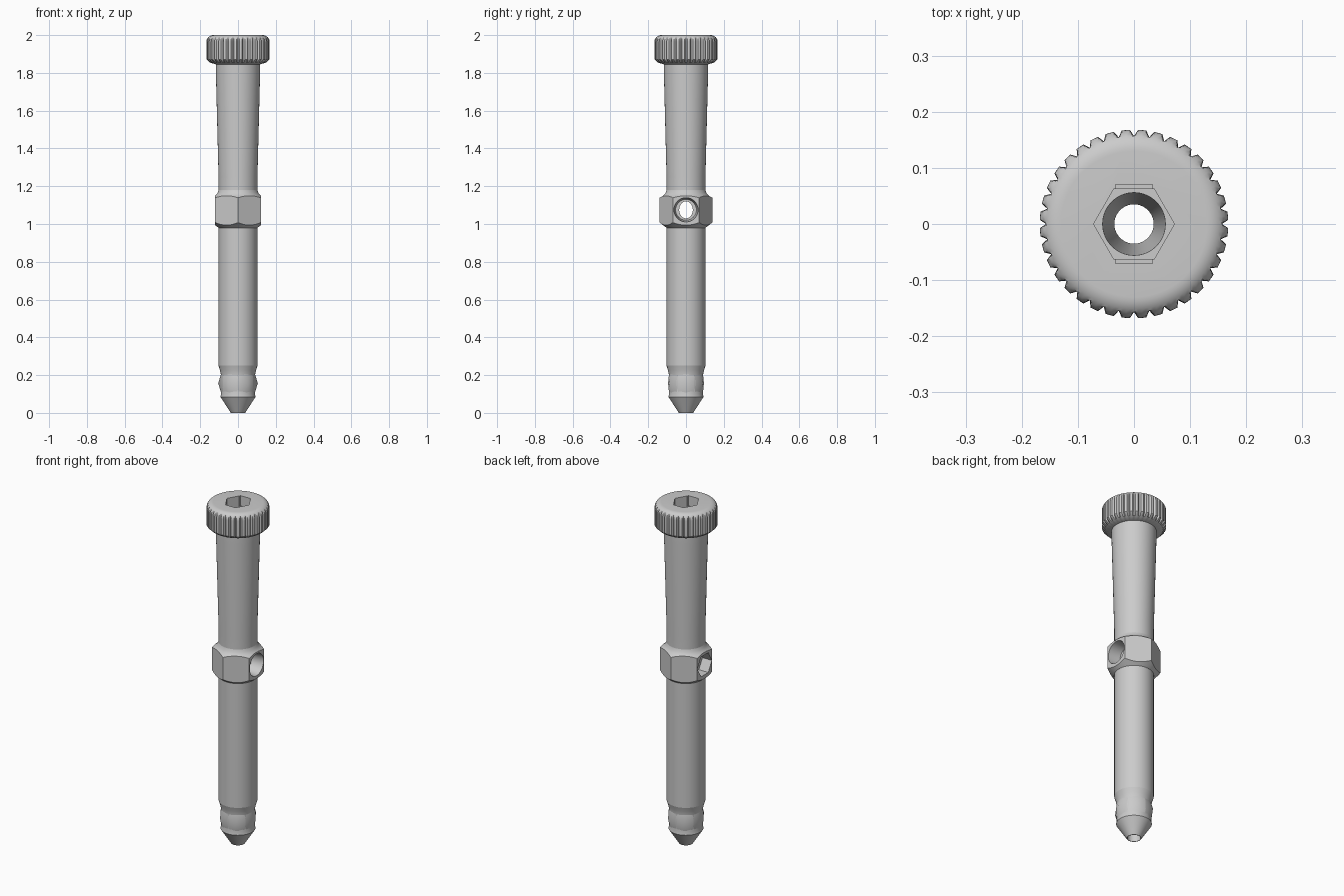
import bpy, bmesh, math
from mathutils import Matrix

if "Cube" in bpy.data.objects:
    bpy.data.objects.remove(bpy.data.objects["Cube"], do_unlink=True)

steel = bpy.data.materials.new("grey_steel")
steel.use_nodes = True
steel.diffuse_color = (0.6, 0.6, 0.6, 1)
steel.node_tree.nodes["Principled BSDF"].inputs["Base Color"].default_value = (0.6, 0.6, 0.6, 1)

ALONG_X = Matrix.Rotation(math.pi / 2, 4, 'Y')


def make(name, bm):
    bmesh.ops.recalc_face_normals(bm, faces=bm.faces)
    mesh = bpy.data.meshes.new(name)
    bm.to_mesh(mesh)
    bm.free()
    mesh.materials.append(steel)
    obj = bpy.data.objects.new(name, mesh)
    bpy.context.collection.objects.link(obj)
    return obj


def lathe(name, profile, sides=64, phase=0, matrix=None, groove=None):
    """Closed turned solid from (radius, height) points; groove notches every 4th column."""
    bm = bmesh.new()
    rings = []
    for r, z in profile:
        ring = []
        for i in range(sides):
            a = math.radians(phase) + math.tau * i / sides
            rr = min(r, groove) if groove and i % 4 == 0 else r
            ring.append(bm.verts.new((rr * math.cos(a), rr * math.sin(a), z)))
        rings.append(ring)
    for low, high in zip(rings, rings[1:]):
        for i in range(sides):
            j = (i + 1) % sides
            bm.faces.new((low[i], low[j], high[j], high[i]))
    bm.faces.new(rings[0][::-1])
    bm.faces.new(rings[-1])
    if matrix:
        bm.transform(matrix)
    return make(name, bm)


def combine(obj, others, operation='DIFFERENCE'):
    for other in others:
        mod = obj.modifiers.new("cut", 'BOOLEAN')
        mod.object = other
        mod.operation = operation
        mod.solver = 'EXACT'
    bpy.context.view_layer.update()
    graph = bpy.context.evaluated_depsgraph_get()
    mesh = bpy.data.meshes.new_from_object(obj.evaluated_get(graph))
    obj.modifiers.clear()
    obj.data = mesh


# Cutters: long bore, hexagonal drive socket and its side reliefs
bore = lathe("bore_cutter", [(0.035, -0.1), (0.035, 1.25), (0.058, 1.9)])
socket = lathe("socket_cutter", [(0.072, 1.84), (0.072, 2.1)], 6)
bm = bmesh.new()
bmesh.ops.create_cube(bm, size=1, matrix=Matrix.Translation((0, 0, 2.02)) @ Matrix.Diagonal((0.066, 0.14, 0.16, 1)))
relief = make("relief_cutter", bm)

# Cutters: cross hole, round counterbore on the left and hex pocket on the right
lift = Matrix.Translation((0, 0, 1.075)) @ ALONG_X
cross = lathe("cross_cutter", [(0.045, -0.2), (0.045, 0.2)], 48, 0,
              lift @ Matrix.Diagonal((1, 0.8, 1, 1)))
counterbore = lathe("counterbore_cutter", [(0.055, 0.05), (0.064, 0.12), (0.064, 0.2)], 48, 0, lift)
pocket = lathe("pocket_cutter", [(0.067, -0.2), (0.067, -0.06)], 6, 30, lift)
cutters = [bore, socket, relief, cross, counterbore, pocket]

# Knurled head with a rounded top rim
rim = [(0.13 + 0.038 * math.cos(a), 1.965 + 0.035 * math.sin(a))
       for a in [math.pi / 2 * i / 8 for i in range(9)]]
head = lathe("knurled_head", [(0.117, 1.845), (0.15, 1.855), (0.168, 1.872)] + rim,
             36 * 4, 0, None, 0.157)
combine(head, [bore, socket, relief])

# Tapered upper shaft
upper = lathe("upper_shaft", [(0.103, 1.17), (0.103, 1.25), (0.117, 1.8), (0.117, 1.846)])
combine(upper, [bore, socket])

# Hexagonal collar, chamfered by a turned envelope
collar = lathe("hex_collar", [(0.14, 0.97), (0.14, 1.2)], 6, 30)
envelope = lathe("chamfer_envelope", [(0.103, 0.98), (0.145, 1.012), (0.145, 1.136), (0.12, 1.15),
                                      (0.108, 1.165), (0.103, 1.18)], 96)
combine(collar, [envelope], 'INTERSECT')
combine(collar, [bore, cross, counterbore, pocket])

# Straight lower shaft
lower = lathe("lower_shaft", [(0.103, 0.25), (0.103, 0.981)])
combine(lower, [bore])

# Necked tip ending in a truncated cone
tip = lathe("pointed_tip", [(0.038, 0), (0.093, 0.085), (0.09, 0.1), (0.09, 0.2),
                            (0.095, 0.225), (0.103, 0.25)])
combine(tip, [bore])

# Ring of six pointed studs around the tip
bm = bmesh.new()
for i in range(6):
    place = (Matrix.Translation((0, 0, 0.157)) @ Matrix.Rotation(math.tau * i / 6, 4, 'Z')
             @ Matrix.Diagonal((1, 1, 1.6, 1)) @ Matrix.Translation((0.0925, 0, 0)) @ ALONG_X)
    bmesh.ops.create_cone(bm, cap_ends=True, segments=32, radius1=0.05, radius2=0,
                          depth=0.025, matrix=place)
studs = make("tip_studs", bm)

for cutter in cutters + [envelope]:
    bpy.data.objects.remove(cutter, do_unlink=True)

# Smooth turned surfaces, crisp machined edges
for part in (head, upper, collar, lower, tip, studs):
    part.data.shade_smooth()
    part.data.set_sharp_from_angle(angle=math.radians(28))
